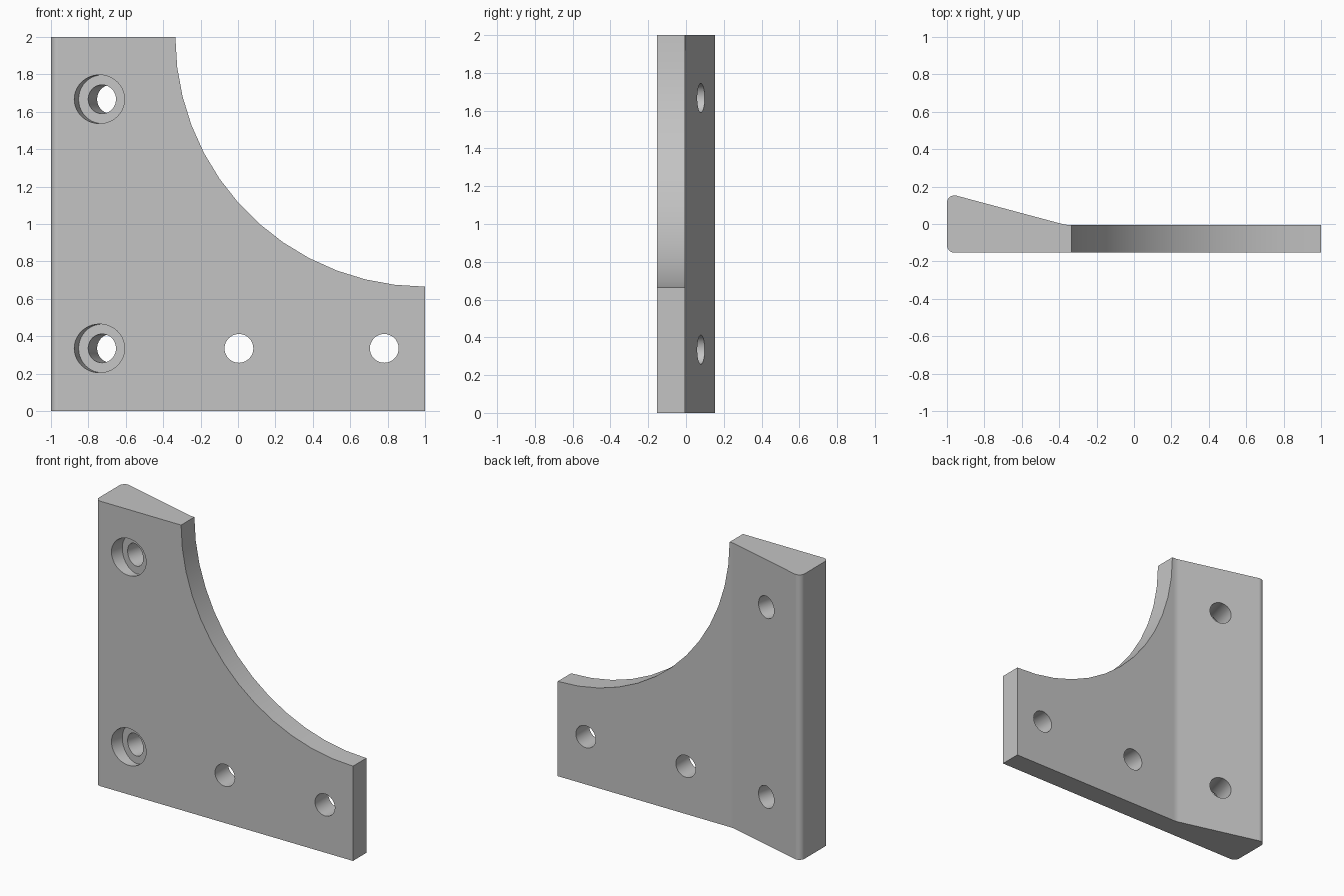
import bpy, bmesh
from math import radians, sin, cos, tan, pi
from mathutils import Matrix, Vector

if "Cube" in bpy.data.objects:
    bpy.data.objects.remove(bpy.data.objects["Cube"], do_unlink=True)

FRONT, BACK, PEAK = -0.153, -0.005, 0.153
ROUND = 0.04
TILT = radians(15)
HEIGHT = 2.0

grey = bpy.data.materials.new("plain grey")
grey.use_nodes = True
colour = (0.55, 0.55, 0.55, 1)
grey.diffuse_color = colour
grey.node_tree.nodes["Principled BSDF"].inputs["Base Color"].default_value = colour


def arc(cx, cy, r, start, end, steps=6):
    """Points on an arc, angles in radians."""
    return [(cx + r * cos(start + (end - start) * i / steps),
             cy + r * sin(start + (end - start) * i / steps)) for i in range(steps + 1)]


def link_mesh(name, bm):
    bmesh.ops.recalc_face_normals(bm, faces=bm.faces)
    mesh = bpy.data.meshes.new(name)
    bm.to_mesh(mesh)
    bm.free()
    mesh.materials.append(grey)
    obj = bpy.data.objects.new(name, mesh)
    bpy.context.collection.objects.link(obj)
    return obj


def cylinder(name, start, end, radius, sides=40):
    """Cylinder running between two points."""
    start, end = Vector(start), Vector(end)
    axis = end - start
    turn = axis.to_track_quat('Z', 'Y').to_matrix().to_4x4()
    bm = bmesh.new()
    bmesh.ops.create_cone(bm, cap_ends=True, segments=sides, radius1=radius,
                          radius2=radius, depth=axis.length,
                          matrix=Matrix.Translation((start + end) / 2) @ turn)
    return link_mesh(name, bm)


# Plate with a thick wedge along its right edge, as a plan profile raised in z
centre_x = -1 + ROUND
foot_x = centre_x + ROUND * sin(TILT) - (BACK - (PEAK - ROUND + ROUND * cos(TILT))) / tan(TILT)
blend_r = 0.15
blend_x = foot_x + blend_r * tan(TILT / 2)
profile = [(1, FRONT), (1, BACK)]
profile += arc(blend_x, BACK + blend_r, blend_r, -pi / 2, -pi / 2 - TILT, 3)
profile += arc(centre_x, PEAK - ROUND, ROUND, pi / 2 - TILT, pi)
profile += arc(centre_x, FRONT + ROUND, ROUND, pi, 1.5 * pi)

bm = bmesh.new()
base = bm.faces.new([bm.verts.new((x, y, 0)) for x, y in profile])
raised = bmesh.ops.extrude_face_region(bm, geom=[base])
bmesh.ops.translate(bm, vec=(0, 0, HEIGHT),
                    verts=[v for v in raised["geom"] if isinstance(v, bmesh.types.BMVert)])
bracket = link_mesh("corner_bracket", bm)

# Large concave cutout, centred on the upper outer corner
cutters = [cylinder("curve_cutter", (1, -1, HEIGHT), (1, 1, HEIGHT), 1.335, 52)]

# Straight holes through the thin arm
for x in (0.005, 0.782):
    cutters.append(cylinder("arm_hole_cutter", (x, -1, 0.335), (x, 1, 0.335), 0.077))

# Counterbored holes, square to the sloping back of the wedge
axis = Vector((sin(TILT), cos(TILT), 0))
for z in (0.335, 1.667):
    mouth = Vector((-0.741, FRONT, z))
    cutters.append(cylinder("wedge_hole_cutter", mouth - axis * 0.3, mouth + axis * 0.6, 0.077))
    cutters.append(cylinder("counterbore_cutter", mouth - axis * 0.3, mouth + axis * 0.055, 0.13))

bpy.ops.object.select_all(action='DESELECT')
bpy.context.view_layer.objects.active = bracket
bracket.select_set(True)
for cutter in cutters:
    cutter.hide_render = True
    cut = bracket.modifiers.new("cut", 'BOOLEAN')
    cut.operation = 'DIFFERENCE'
    cut.solver = 'EXACT'
    cut.object = cutter
    bpy.ops.object.modifier_apply(modifier=cut.name)
    bpy.data.objects.remove(cutter, do_unlink=True)

# Smooth curved walls, crisp edges and flat faces
bpy.ops.object.shade_smooth_by_angle(angle=radians(30))
normals = bracket.modifiers.new("flat_faces", 'WEIGHTED_NORMAL')
normals.keep_sharp = True
